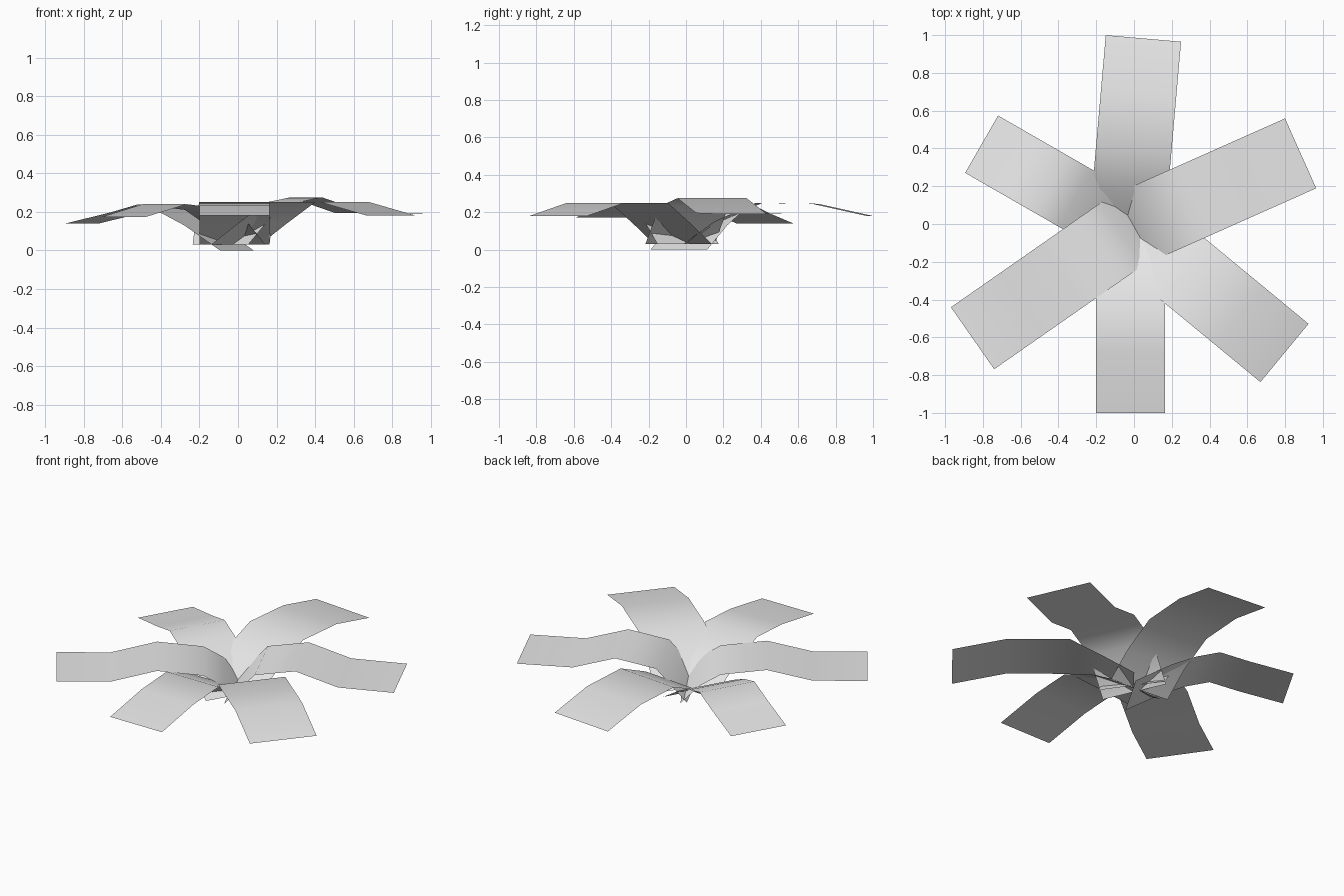
import bpy
import bmesh
from math import radians
from mathutils import Matrix, Vector

cube = bpy.data.objects.get("Cube")
if cube:
    bpy.data.objects.remove(cube, do_unlink=True)

# One plain pale grey for the whole plant
grey = bpy.data.materials.new("pale_grey")
grey.use_nodes = True
colour = (0.8, 0.8, 0.8, 1)
grey.diffuse_color = colour
grey.node_tree.nodes["Principled BSDF"].inputs["Base Color"].default_value = colour


def leaf(name, angle, width, offset, profile):
    """A single-sided strip: profile of (distance, height), turned about z."""
    turn = Matrix.Rotation(radians(angle), 3, "Z")
    bm = bmesh.new()
    rows = []
    for dist, height in profile:
        rows.append([bm.verts.new(turn @ Vector((dist, offset + side * width / 2, height)))
                     for side in (-1, 1)])
    for a, b in zip(rows, rows[1:]):
        bm.faces.new((a[0], b[0], b[1], a[1]))
    for face in bm.faces:
        face.smooth = True
    mesh = bpy.data.meshes.new(name)
    bm.to_mesh(mesh)
    bm.free()
    mesh.materials.append(grey)
    obj = bpy.data.objects.new(name, mesh)
    bpy.context.collection.objects.link(obj)
    return obj


# Six drooping leaves around the crown, base to tip
leaf("front_leaf", -90, 0.365, -0.018,
     [(0, .03), (.18, .14), (.43, .25), (.68, .235), (1, .18)])
leaf("front_left_leaf", -39.5, 0.40, -0.02,
     [(0, .03), (.18, .14), (.37, .25), (.735, .25), (1.049, .18)])
leaf("back_left_leaf", 24, 0.405, -0.017,
     [(-.04, .03), (.14, .23), (.38, .275), (.63, .195), (.958, .19)])
leaf("back_leaf", 85, 0.40, 0.036,
     [(0, .03), (.165, .15), (.39, .25), (.69, .245), (.983, .18)])
leaf("back_right_leaf", 150.1, 0.35, 0.036,
     [(-.014, 0), (.2, .13), (.34, .195), (.48, .238), (.65, .195), (.91, .14)])
leaf("front_right_leaf", 214.9, 0.40, 0.007,
     [(-.03, .03), (.08, .14), (.2, .21), (.467, .24), (.733, .172), (1.047, .172)])
